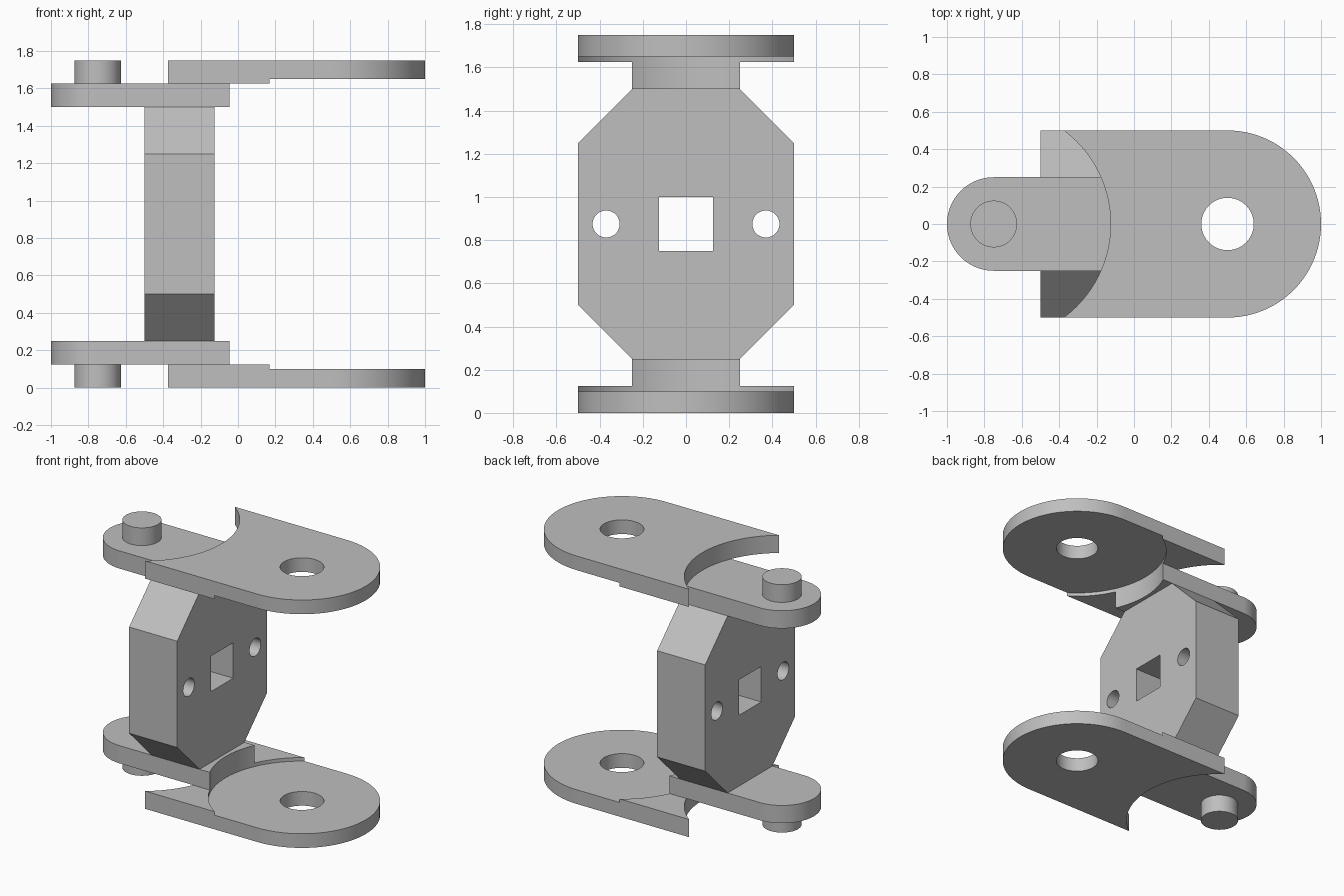
import bpy
import bmesh
from math import pi, cos, sin, radians
from mathutils import Vector

cube = bpy.data.objects.get("Cube")
if cube:
    bpy.data.objects.remove(cube, do_unlink=True)

HEIGHT = 1.75

grey = bpy.data.materials.new("plain grey")
grey.use_nodes = True
grey.diffuse_color = (0.52, 0.52, 0.52, 1)
grey.node_tree.nodes["Principled BSDF"].inputs["Base Color"].default_value = grey.diffuse_color


def arc(cx, cy, r, start, end, steps=48):
    """Points along an arc, angles in degrees."""
    angles = [radians(start + (end - start) * i / steps) for i in range(steps + 1)]
    return [(cx + r * cos(a), cy + r * sin(a)) for a in angles]


def circle(cx, cy, r, steps=96):
    return arc(cx, cy, r, 0, 360, steps)[:-1]


def prism(name, outline, low, high, place):
    """Extrude an outline from low to high; place maps (u, v, w) to a point."""
    bm = bmesh.new()
    base = bm.faces.new([bm.verts.new(place(u, v, low)) for u, v in outline])
    top = bmesh.ops.extrude_face_region(bm, geom=[base])["geom"]
    shift = Vector(place(0, 0, high)) - Vector(place(0, 0, low))
    bmesh.ops.translate(bm, vec=shift, verts=[g for g in top if isinstance(g, bmesh.types.BMVert)])
    bmesh.ops.recalc_face_normals(bm, faces=bm.faces)
    mesh = bpy.data.meshes.new(name)
    bm.to_mesh(mesh)
    bm.free()
    mesh.materials.append(grey)
    obj = bpy.data.objects.new(name, mesh)
    bpy.context.collection.objects.link(obj)
    return obj


def finish(obj, cutters=()):
    """Cut the part, drop the cutters and shade curved walls smooth."""
    for cutter in cutters:
        cutter.hide_render = True
        mod = obj.modifiers.new("cut", "BOOLEAN")
        mod.operation = "DIFFERENCE"
        mod.solver = "EXACT"
        mod.object = cutter
    if cutters:
        graph = bpy.context.evaluated_depsgraph_get()
        mesh = bpy.data.meshes.new_from_object(obj.evaluated_get(graph))
        obj.modifiers.clear()
        obj.data = mesh
        for cutter in cutters:
            bpy.data.objects.remove(cutter, do_unlink=True)
    for face in obj.data.polygons:
        face.use_smooth = True
    obj.data.set_sharp_from_angle(angle=radians(25))


def upright(u, v, w):
    return (u, v, w)


def flipped(u, v, w):
    return (u, v, HEIGHT - w)


def sideways(u, v, w):
    return (w, u, v)


for side, place in (("lower", upright), ("upper", flipped)):
    # Outer plate: round end, scooped end, pin hole and shallow round recess
    outline = [(-0.6, -0.5)] + arc(0.5, 0, 0.5, -90, 90) + [(-0.6, 0.5)]
    plate = prism(side + "_outer_plate", outline, 0, 0.125, place)
    finish(plate, [
        prism("scoop_cutter", circle(-0.75, 0, 0.625), -0.1, 0.3, place),
        prism("hole_cutter", circle(0.5, 0, 0.14), -0.1, 0.3, place),
        prism("recess_cutter", circle(0.5, 0, 0.6, 128), 0.1, 0.3, place),
    ])

    # Inner plate: narrow tongue ending in the same recess curve
    outline = [(0.05, -0.25), (0.05, 0.25)] + arc(-0.75, 0, 0.25, 90, 270)
    plate = prism(side + "_inner_plate", outline, 0.125, 0.25, place)
    finish(plate, [prism("recess_cutter", circle(0.5, 0, 0.6, 128), 0.05, 0.3, place)])

    # Pin
    finish(prism(side + "_pin", circle(-0.75, 0, 0.125, 64), 0, 0.125, place))

# Central block with chamfered corners, a square window and two round holes
corners = [(0.25, 0.25), (0.5, 0.5), (0.5, 1.25), (0.25, 1.5)]
outline = corners + [(-y, z) for y, z in reversed(corners)]
block = prism("centre_block", outline, -0.5, -0.125, sideways)
window = [(-0.125, 0.75), (0.125, 0.75), (0.125, 1.0), (-0.125, 1.0)]
cutters = [prism("window_cutter", window, -0.7, 0.1, sideways)]
for y in (-0.37, 0.37):
    cutters.append(prism("bore_cutter", circle(y, 0.875, 0.0625, 48), -0.7, 0.1, sideways))
finish(block, cutters)
